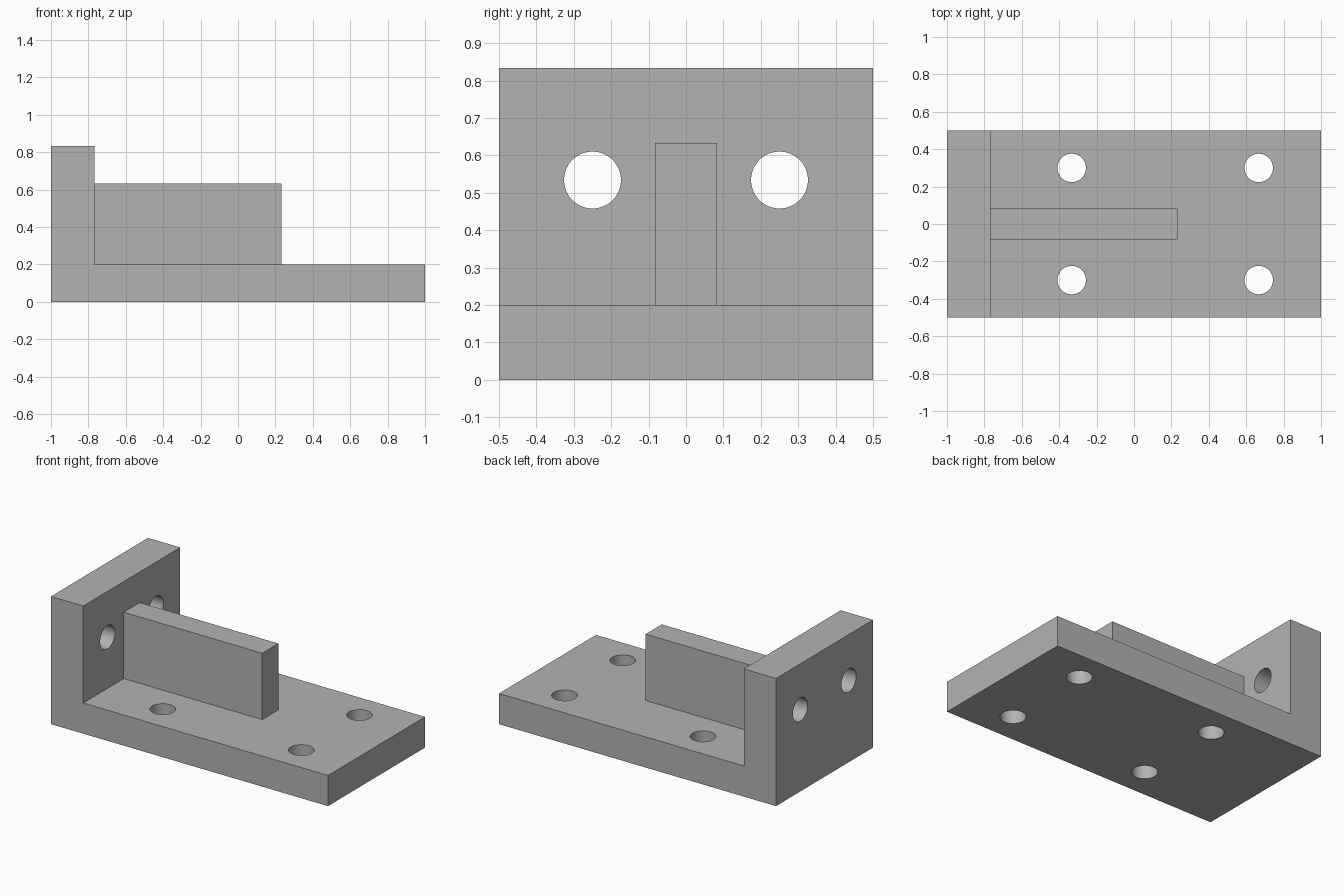
import bpy
import bmesh
from math import pi, radians
from mathutils import Matrix, Vector

if "Cube" in bpy.data.objects:
    bpy.data.objects.remove(bpy.data.objects["Cube"], do_unlink=True)

LENGTH, WIDTH, HEIGHT = 2.0, 1.0, 0.833
BASE_TOP, WALL_X = 0.2, -0.767
RIB_END, RIB_TOP, RIB_HALF = 0.233, 0.633, 0.083
HOLE_RADIUS = 0.076
OVERLAP = 0.05

grey = bpy.data.materials.new("plain grey")
grey.use_nodes = True
colour = (0.45, 0.45, 0.45, 1)
grey.diffuse_color = colour
grey.node_tree.nodes["Principled BSDF"].inputs["Base Color"].default_value = colour


def make_object(name, bm):
    bmesh.ops.recalc_face_normals(bm, faces=bm.faces)
    mesh = bpy.data.meshes.new(name)
    bm.to_mesh(mesh)
    bm.free()
    mesh.materials.append(grey)
    obj = bpy.data.objects.new(name, mesh)
    bpy.context.collection.objects.link(obj)
    return obj


def extrude_profile(name, points, half_width):
    """Extrude an x-z outline symmetrically along y."""
    bm = bmesh.new()
    face = bm.faces.new([bm.verts.new((x, -half_width, z)) for x, z in points])
    result = bmesh.ops.extrude_face_region(bm, geom=[face])
    moved = [v for v in result["geom"] if isinstance(v, bmesh.types.BMVert)]
    bmesh.ops.translate(bm, verts=moved, vec=(0, 2 * half_width, 0))
    return make_object(name, bm)


def apply_boolean(target, tool, operation):
    bpy.context.view_layer.objects.active = target
    mod = target.modifiers.new(operation.lower(), "BOOLEAN")
    mod.operation, mod.solver, mod.object = operation, "EXACT", tool
    bpy.ops.object.modifier_apply(modifier=mod.name)
    bpy.data.objects.remove(tool, do_unlink=True)


# L-shaped base plate and end wall
left, right = -LENGTH / 2, LENGTH / 2
bracket = extrude_profile("bracket", [
    (left, 0), (right, 0), (right, BASE_TOP),
    (WALL_X, BASE_TOP), (WALL_X, HEIGHT), (left, HEIGHT)], WIDTH / 2)

# Central stiffening rib, fused into plate and wall
rib = extrude_profile("rib", [
    (WALL_X - OVERLAP, BASE_TOP - OVERLAP), (RIB_END, BASE_TOP - OVERLAP),
    (RIB_END, RIB_TOP), (WALL_X - OVERLAP, RIB_TOP)], RIB_HALF)
apply_boolean(bracket, rib, "UNION")

# Four vertical plate holes and two horizontal wall holes
bm = bmesh.new()
upright = Matrix.Identity(4)
sideways = Matrix.Rotation(pi / 2, 4, "Y")
holes = []
for side in (-1, 1):
    holes += [((x, side * 0.3, BASE_TOP / 2), upright) for x in (-0.333, 0.667)]
    holes.append((((left + WALL_X) / 2, side * 0.25, 0.534), sideways))
for centre, turn in holes:
    bmesh.ops.create_cone(bm, cap_ends=True, segments=64, depth=0.4,
                          radius1=HOLE_RADIUS, radius2=HOLE_RADIUS,
                          matrix=Matrix.Translation(Vector(centre)) @ turn)
cutter = make_object("hole_cutter", bm)
cutter.hide_render = True
apply_boolean(bracket, cutter, "DIFFERENCE")

# Round hole walls, crisp edges
bpy.ops.object.select_all(action="DESELECT")
bracket.select_set(True)
bpy.context.view_layer.objects.active = bracket
bpy.ops.object.shade_smooth_by_angle(angle=radians(30))
